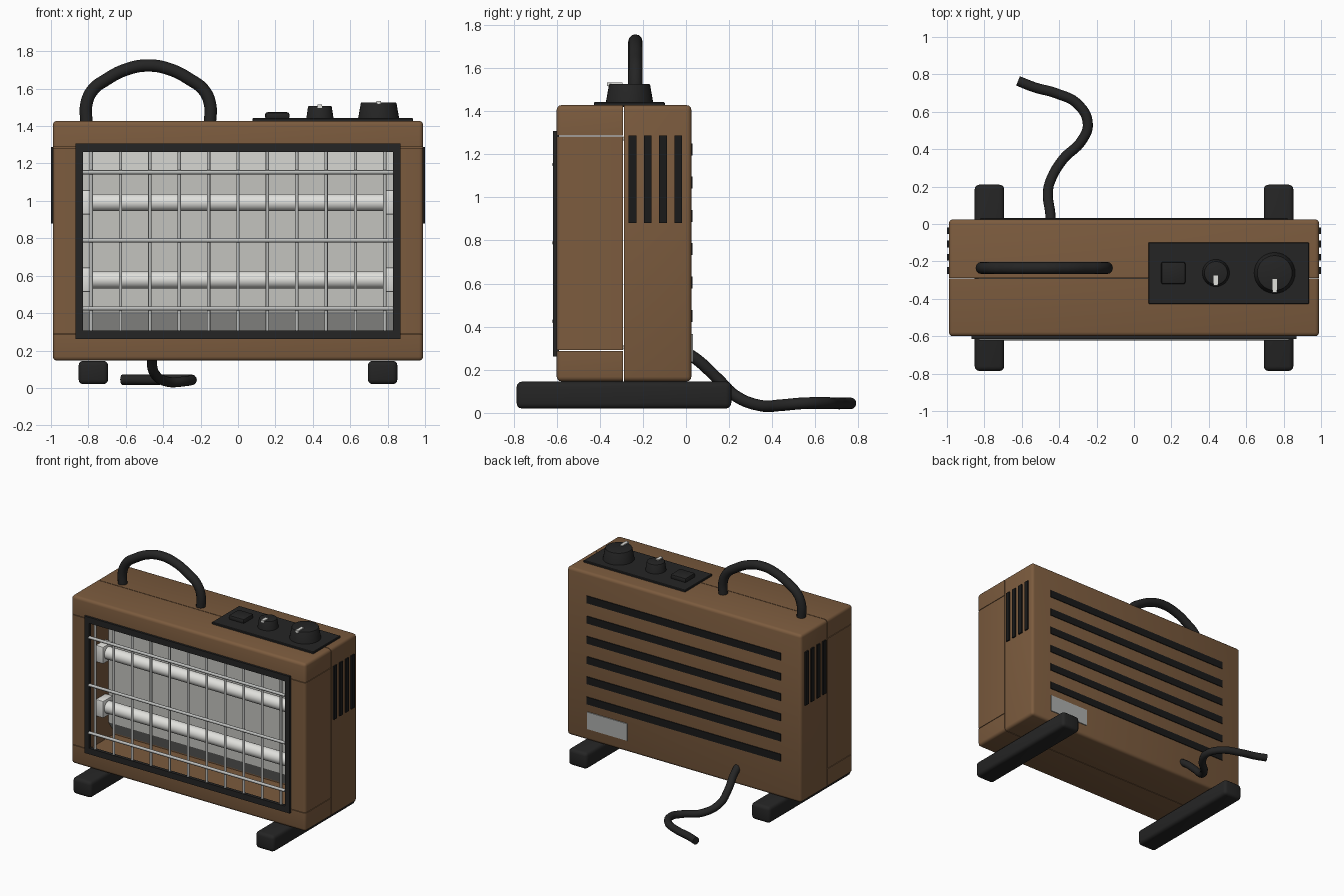
import bpy, bmesh, math
from mathutils import Matrix, Vector

if "Cube" in bpy.data.objects:
    bpy.data.objects.remove(bpy.data.objects["Cube"])


def material(name, rgb):
    m = bpy.data.materials.new(name)
    m.diffuse_color = (*rgb, 1)
    m.use_nodes = True
    m.node_tree.nodes["Principled BSDF"].inputs["Base Color"].default_value = m.diffuse_color
    return m


BROWN = material("brown_case", (0.20, 0.105, 0.048))
BLACK = material("black_plastic", (0.018, 0.018, 0.018))
SLOT = material("vent_black", (0.010, 0.010, 0.010))
REFLECT = material("reflector_grey", (0.55, 0.55, 0.52))
CERAMIC = material("ceramic_white", (0.75, 0.75, 0.72))
STEEL = material("steel_wire", (0.50, 0.51, 0.50))
LABEL = material("label_grey", (0.42, 0.43, 0.42))


def finish(bm, name, mat, angle=35):
    me = bpy.data.meshes.new(name)
    bmesh.ops.recalc_face_normals(bm, faces=bm.faces)
    bm.to_mesh(me)
    bm.free()
    ob = bpy.data.objects.new(name, me)
    bpy.context.collection.objects.link(ob)
    me.materials.append(mat)
    smooth(ob, angle)
    return ob


def smooth(ob, angle=35):
    bpy.ops.object.select_all(action='DESELECT')
    ob.select_set(True)
    bpy.context.view_layer.objects.active = ob
    bpy.ops.object.shade_smooth_by_angle(angle=math.radians(angle))


def box(name, lo, hi, mat, bevel=0, keep=lambda e: True, seg=3):
    lo, hi = Vector(lo), Vector(hi)
    bm = bmesh.new()
    bmesh.ops.create_cube(bm, size=1)
    for v in bm.verts:
        v.co = (lo + hi) / 2 + v.co * (hi - lo)
    if bevel:
        bmesh.ops.bevel(bm, geom=[e for e in bm.edges if keep(e)], offset=bevel,
                        segments=seg, profile=0.5, affect='EDGES')
    return finish(bm, name, mat)


def cone(name, base, axis, length, r1, r2, mat, seg=32, bevel=0):
    bm = bmesh.new()
    bmesh.ops.create_cone(bm, cap_ends=True, segments=seg, radius1=r1, radius2=r2, depth=length)
    if bevel:
        top = [e for e in bm.edges if all(v.co.z > 0 for v in e.verts)]
        bmesh.ops.bevel(bm, geom=top, offset=bevel, segments=2, profile=0.5, affect='EDGES')
    axis = Vector(axis)
    rot = Vector((0, 0, 1)).rotation_difference(axis).to_matrix().to_4x4()
    bmesh.ops.transform(bm, matrix=Matrix.Translation(Vector(base) + axis * length / 2) @ rot,
                        verts=bm.verts)
    return finish(bm, name, mat)


def tube(name, pts, r, mat):
    cu = bpy.data.curves.new(name, 'CURVE')
    cu.dimensions = '3D'
    cu.bevel_depth, cu.bevel_resolution, cu.use_fill_caps = r, 4, True
    sp = cu.splines.new('BEZIER')
    sp.resolution_u = 8
    sp.bezier_points.add(len(pts) - 1)
    for p, co in zip(sp.bezier_points, pts):
        p.co = co
        p.handle_left_type = p.handle_right_type = 'AUTO'
    cu.materials.append(mat)
    ob = bpy.data.objects.new(name, cu)
    bpy.context.collection.objects.link(ob)
    bpy.ops.object.select_all(action='DESELECT')
    ob.select_set(True)
    bpy.context.view_layer.objects.active = ob
    bpy.ops.object.convert(target='MESH')
    smooth(bpy.context.object, 50)


# Case: rear box and a four-piece front frame, rounded on outer edges only
X, Y0, Y1, Z0, Z1, SEAM = 0.99, -0.60, 0.025, 0.146, 1.428, -0.29
G = 0.002


def outer(e):
    a, b = (v.co for v in e.verts)
    eq = lambda p, q: abs(p - q) < 1e-4
    hits = sum(all(eq(c[i], val) for c in (a, b)) for i, val in
               ((0, X), (0, -X), (1, Y0), (1, Y1), (2, Z0), (2, Z1)))
    return hits >= 2


box("rear_case", (-X, SEAM + G, Z0), (X, Y1, Z1), BROWN, 0.022, outer)
box("front_top_bar", (-X, Y0, 1.285 + G), (X, SEAM - G, Z1), BROWN, 0.022, outer)
box("front_bottom_bar", (-X, Y0, Z0), (X, SEAM - G, 0.29 - G), BROWN, 0.022, outer)
for s, side in ((-1, "left"), (1, "right")):
    xs = sorted((s * 0.84, s * X))
    box(f"front_{side}_post", (xs[0], Y0, 0.29 + G), (xs[1], SEAM - G, 1.285 - G),
        BROWN, 0.022, outer)
    # Bezel uprights
    xs = sorted((s * 0.828, s * 0.868))
    box(f"bezel_{side}", (xs[0], -0.616, 0.262), (xs[1], -0.59, 1.308), BLACK)
    # Feet
    box(f"foot_{side}", (s * 0.773 - 0.079, -0.786, 0.02), (s * 0.773 + 0.079, 0.21, 0.145),
        BLACK, 0.025)
    # Side vents
    for i in range(4):
        y = -0.248 + i * 0.0705
        xs = sorted((s * 0.985, s * 1.0))
        box(f"side_vent_{side}_{i}", (xs[0], y - 0.018, 0.88), (xs[1], y + 0.018, 1.287), SLOT)
for z, n in ((0.262, "bottom"), (1.262, "top")):
    box(f"bezel_{n}", (-0.868, -0.616, z), (0.868, -0.59, z + 0.046), BLACK)

# Reflector: flat panel with flanges folded back at top and bottom
bm = bmesh.new()
prof = [(-0.29, 0.295), (-0.37, 0.41), (-0.37, 1.16), (-0.29, 1.282)]
prof += [(y + 0.012, z) for y, z in reversed(prof)]
f = bm.faces.new([bm.verts.new((-0.835, y, z)) for y, z in prof])
ext = bmesh.ops.extrude_face_region(bm, geom=[f])
bmesh.ops.translate(bm, vec=(1.67, 0, 0),
                    verts=[g for g in ext["geom"] if isinstance(g, bmesh.types.BMVert)])
finish(bm, "reflector", REFLECT, 20)

# Heating tubes with ceramic end blocks
for i, z in enumerate((0.578, 0.992)):
    cone(f"heating_tube_{i}", (-0.78, -0.46, z), (1, 0, 0), 1.56, 0.046, 0.046, CERAMIC)
    for s in (-1, 1):
        xs = sorted((s * 0.775, s * 0.84))
        box(f"tube_holder_{i}_{s}", (xs[0], -0.52, z - 0.065), (xs[1], -0.40, z + 0.065),
            CERAMIC, 0.008, seg=2)

# Wire guard
for i in range(11):
    cone(f"guard_upright_{i}", ((i - 5) * 0.157, -0.602, 0.29), (0, 0, 1), 0.99,
         0.009, 0.009, STEEL, 12)
for i in range(3):
    cone(f"guard_rail_{i}", (-0.828, -0.611, 0.425 + i * 0.364), (1, 0, 0), 1.656,
         0.011, 0.011, STEEL, 12)

# Rear louvres and rating plate
for i in range(6):
    z = 1.223 - i * 0.1545
    box(f"rear_vent_{i}", (-0.82, 0.015, z - 0.028), (0.82, 0.031, z + 0.028), SLOT)
box("rating_plate", (0.475, 0.02, 0.235), (0.815, 0.032, 0.365), LABEL)

# Control panel, rocker switch and knobs with pointers
box("control_panel", (0.077, -0.428, 1.42), (0.936, -0.098, 1.442), BLACK, 0.004, seg=1)
box("rocker_switch", (0.145, -0.322, 1.435), (0.275, -0.202, 1.474), BLACK, 0.012, seg=2)
for n, x, r, top, y0, y1 in (("small", 0.438, 0.073, 1.508, -0.33, -0.275),
                             ("large", 0.752, 0.11, 1.527, -0.366, -0.294)):
    cone(f"{n}_knob", (x, -0.262, 1.44), (0, 0, 1), top - 1.44, r, r * 0.86, BLACK, 32, 0.006)
    box(f"{n}_knob_pointer", (x - 0.012, y0, top - 0.01), (x + 0.012, y1, top + 0.007), CERAMIC)

# Carrying handle
half = [(0.33, 1.41), (0.33, 1.52), (0.295, 1.595), (0.225, 1.648), (0.12, 1.702)]
arc = [(-a, z) for a, z in half] + [(0, 1.724)] + list(reversed(half))
tube("carry_handle", [(a - 0.48, -0.235, z) for a, z in arc], 0.033, BLACK)

# Power cord
tube("power_cord", [(-0.445, 0.01, 0.275), (-0.448, 0.06, 0.24), (-0.46, 0.15, 0.155),
                    (-0.448, 0.228, 0.08), (-0.38, 0.345, 0.034), (-0.28, 0.445, 0.036),
                    (-0.247, 0.535, 0.044), (-0.30, 0.64, 0.046), (-0.42, 0.70, 0.044),
                    (-0.53, 0.73, 0.044), (-0.62, 0.765, 0.044)], 0.027, BLACK)
